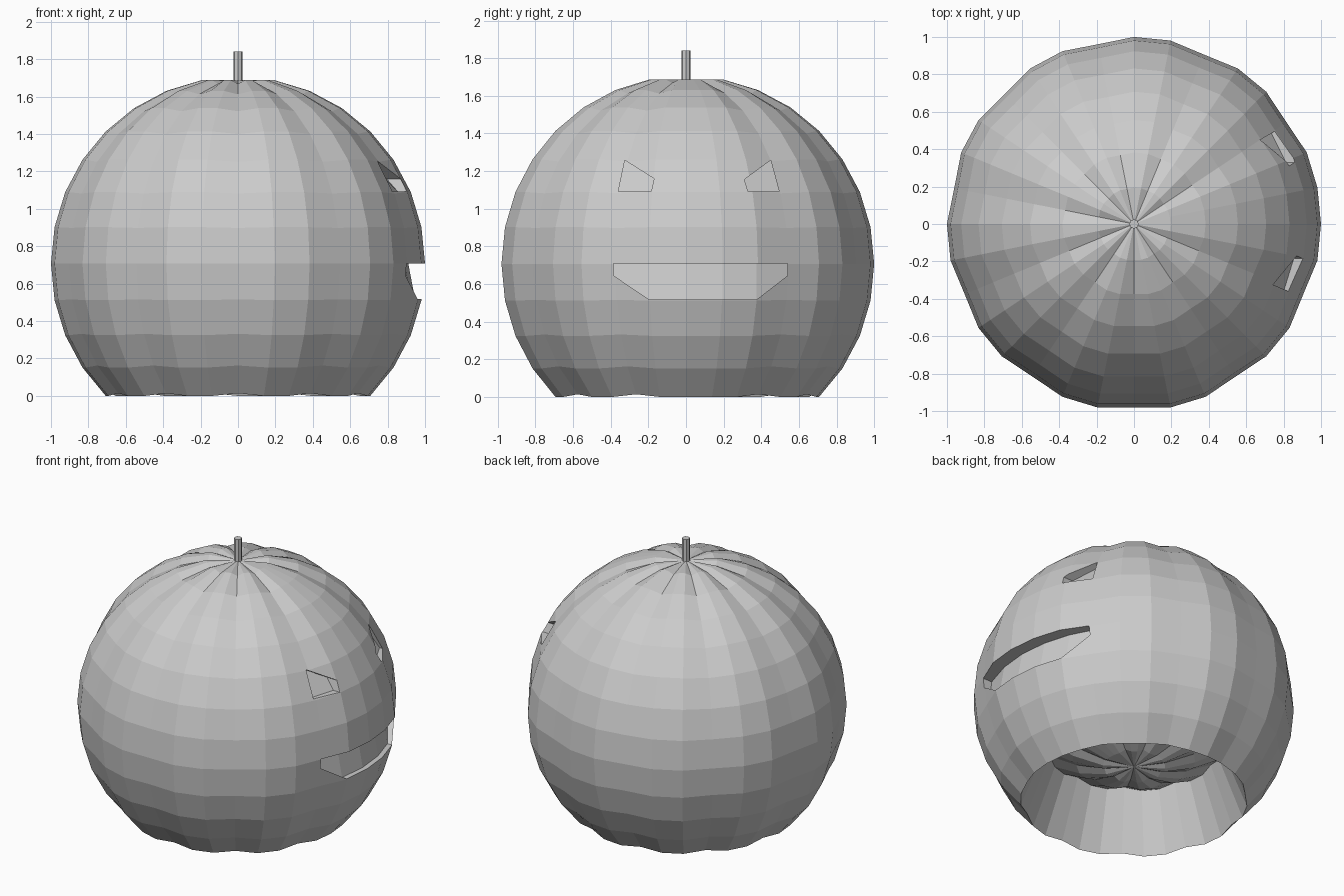
import bpy, bmesh, math
from mathutils import Vector

if "Cube" in bpy.data.objects:
    bpy.data.objects.remove(bpy.data.objects["Cube"])

CENTRE_Z = 0.707
STEP = math.tau / 32


def make_object(name, bm):
    bmesh.ops.recalc_face_normals(bm, faces=bm.faces)
    mesh = bpy.data.meshes.new(name)
    bm.to_mesh(mesh)
    bm.free()
    obj = bpy.data.objects.new(name, mesh)
    bpy.context.collection.objects.link(obj)
    return obj


# Gourd body: sphere with shallow grooves and the bottom cap pushed up inside
bm = bmesh.new()
bmesh.ops.create_uvsphere(bm, u_segments=32, v_segments=16, radius=1)
for v in bm.verts:
    pole = math.hypot(v.co.x, v.co.y) < 0.01
    k = round(math.atan2(v.co.y, v.co.x) / STEP) % 32
    if pole or (k % 3 == 0 and k != 0):
        v.co *= 0.98
    if v.co.z < -0.78:
        v.co.z += 0.51
    v.co.z += CENTRE_Z
body = make_object("gourd_body", bm)


def carve(name, top, bottom):
    """Cut a shallow recess into the +x side; rows hold (y, z, depth)."""
    bm = bmesh.new()

    def row(points, outer):
        verts = []
        for y, z, depth in points:
            x = math.sqrt(1 - y * y - (z - CENTRE_Z) ** 2)
            verts.append(bm.verts.new((1.2 if outer else x - depth, y, z)))
        return verts

    ti, bi, to, bo = row(top, 0), row(bottom, 0), row(top, 1), row(bottom, 1)
    for a, b in ((ti, bi), (bi, bo), (bo, to), (to, ti)):
        for i in range(len(top) - 1):
            bm.faces.new((a[i], a[i + 1], b[i + 1], b[i]))
    for i in (0, -1):
        bm.faces.new((ti[i], bi[i], bo[i], to[i]))
    cutter = make_object(name + "_cutter", bm)
    cutter.hide_render = True
    mod = body.modifiers.new(name, 'BOOLEAN')
    mod.operation = 'DIFFERENCE'
    mod.solver = 'EXACT'
    mod.object = cutter
    bpy.context.view_layer.objects.active = body
    bpy.ops.object.modifier_apply(modifier=name)
    bpy.data.objects.remove(cutter)


# Mouth: follows the body facets, with clipped lower corners
ys = [-0.385, -0.195, 0, 0.195, 0.375, 0.54]
carve("mouth",
      [(y, 0.709, 0.09) for y in ys],
      [(y, 0.645 if i in (0, 5) else 0.517, 0.08 if i in (0, 5) else 0.035)
       for i, y in enumerate(ys)])

# Slanted eyes
carve("left_eye", [(-0.325, 1.258, 0.08), (-0.17, 1.16, 0.08)],
      [(-0.36, 1.092, 0.05), (-0.185, 1.092, 0.05)])
carve("right_eye", [(0.31, 1.155, 0.08), (0.45, 1.258, 0.08)],
      [(0.33, 1.092, 0.05), (0.495, 1.092, 0.05)])

# Stem
bm = bmesh.new()
bmesh.ops.create_cone(bm, cap_ends=True, segments=8, radius1=0.025,
                      radius2=0.025, depth=0.18)
bmesh.ops.translate(bm, verts=bm.verts, vec=Vector((0, 0, 1.75)))
make_object("stem", bm)
